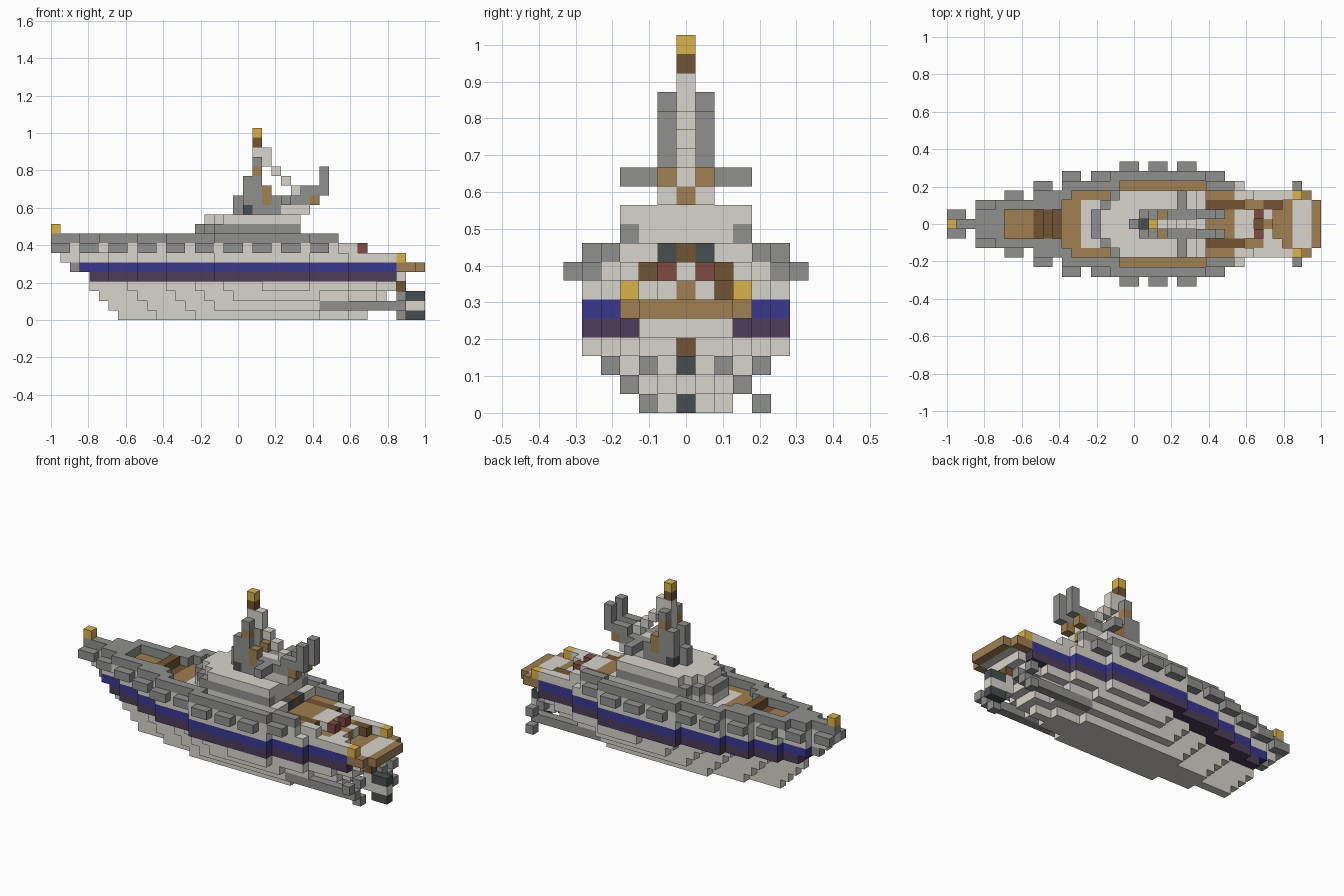
import bpy, bmesh

cube = bpy.data.objects.get("Cube")
if cube:
    bpy.data.objects.remove(cube)

LENGTH = 39               # blocks from bow (-x) to stern (+x)
V = 2 / LENGTH            # block size

COLOURS = {
    "pale_grey": (0.69, 0.66, 0.61), "grey": (0.28, 0.28, 0.275),
    "tan_wood": (0.35, 0.215, 0.085), "dark_wood": (0.165, 0.09, 0.035),
    "gold": (0.70, 0.45, 0.07), "blue": (0.042, 0.04, 0.28),
    "purple": (0.075, 0.047, 0.105), "brick_red": (0.21, 0.07, 0.052),
    "slate": (0.064, 0.078, 0.082)}
NAMES = list(COLOURS)
for name, rgb in COLOURS.items():
    mat = bpy.data.materials.new(name)
    mat.use_nodes = True
    mat.diffuse_color = (*rgb, 1)
    mat.node_tree.nodes["Principled BSDF"].inputs["Base Color"].default_value = (*rgb, 1)

cells = {}                # (i, j, k) -> (part, colour)


def block(part, colour, i, j, k):
    """Fill inclusive block ranges along length, width and height."""
    r = [range(a[0], a[1] + 1) if isinstance(a, tuple) else (a,) for a in (i, j, k)]
    for x in r[0]:
        for y in r[1]:
            for z in r[2]:
                cells[x, y, z] = (part, colour)


def pair(part, colour, i, j, k):
    """Same block on both sides of the ship."""
    block(part, colour, i, j, k)
    block(part, colour, i, (-j[1], -j[0]) if isinstance(j, tuple) else -j, k)


def half_width(i, starts, ends):
    """Widest half width whose start and end contain station i."""
    return max([h for h in range(len(starts)) if starts[h] <= i < ends[h]], default=-1)


UPPER = [3, 3, 6, 9, 12, 17]
UPPER_END = [36, 36, 36, 36, 31, 27]
STEPS = [0, 4, 8, 11, 14, 18]

# Hull below the waterline, one layer at a time, tapered at both ends
LOWER_ENDS = [[33, 31, 28], [34, 34, 32, 28], [35, 35, 34, 31, 28],
              [36, 36, 36, 34, 31, 27]]
for k, ends in enumerate(LOWER_ENDS):
    starts = [7 - k + s for s in STEPS[:len(ends)]]
    for i in range(LENGTH):
        w = half_width(i, starts, ends)
        block("lower_hull", "pale_grey", i, (-w, w), k)

# Striped hull sides and upper planking
for k, part, colour in ((4, "purple_band", "purple"), (5, "blue_band", "blue"),
                        (6, "upper_hull", "pale_grey")):
    for i in range(LENGTH):
        starts = [4, 4] + UPPER[2:] if k == 4 else UPPER
        w = half_width(i, starts, UPPER_END)
        block(part, colour, i, (-w, w), k)
block("bow_stem", "grey", 2, 0, 5)
block("bow_stem", "pale_grey", (1, 2), 0, 6)

# Main deck, bulwark rail and the row of side ports
DECK = [0, 3, 5] + UPPER[3:]
for i in range(30):
    w = half_width(i, DECK, UPPER_END)
    block("main_deck", "tan_wood", i, (-w, w), 7)
    pair("deck_edge", "pale_grey", i, w, 7)
    if 14 <= i <= 18:
        block("main_deck", "pale_grey", i, (-2, 2), 7)
    if w < 2 or i == 5:
        block("bulwark", "grey", i, (-w, w), 8)
    elif i < 12:
        pair("bulwark", "grey", i, (2, w), 8)
    else:
        inner = half_width(i - 1, DECK, UPPER_END)
        pair("bulwark", "grey", i, (min(inner, w), w), 8)
for i in range(0, 29, 3):
    w = half_width(i, DECK, UPPER_END) + 1
    pair("side_port", "grey", (i, i + 1), w, 7)
block("bow_hatch", "dark_wood", (9, 11), (-1, 1), 7)
block("bow_hatch", "dark_wood", 10, (-1, 1), 8)
block("bow_lamp", "gold", 0, 0, 9)

# Quarterdeck, steps and stern gallery
block("quarterdeck", "tan_wood", (27, 32), (-2, 2), 6)
pair("quarterdeck_rail", "pale_grey", (30, 31), 3, 7)
pair("deck_stairs", "dark_wood", (27, 30), 2, 7)
block("stern_cabin", "pale_grey", (30, 31), (-1, 1), 7)
pair("stern_seat", "brick_red", 32, 1, 7)
block("stern_seat", "dark_wood", 32, 0, 6)
block("stern_steps", "pale_grey", 33, (-2, 1), 6)
block("stern_steps", "tan_wood", 33, 0, 6)
block("stern_steps", "dark_wood", (33, 34), 2, 6)
for j in range(-2, 3):
    block("stern_floor", "tan_wood", (34, 35), j, 5)
    for i in (34, 35):
        if not (i == 34 and abs(j) == 2):
            cells.pop((i, j, 6), None)
block("stern_transom", "pale_grey", 36, (-2, 2), 4)
block("stern_gallery", "tan_wood", (36, 37), (-3, 3), 5)
block("stern_gallery", "pale_grey", (36, 37), (-2, 2), 5)
block("stern_gallery", "tan_wood", 38, (-2, 2), 5)
pair("stern_lamp", "gold", 36, 3, 6)

# Rudder, shafts and propeller blades
block("rudder_post", "dark_wood", 36, 0, 3)
block("rudder_post", "pale_grey", 36, 0, (1, 2))
block("rudder", "slate", (37, 38), 0, (0, 2))
block("rudder", "pale_grey", (37, 38), 0, 1)
pair("propeller_shaft", "grey", (28, 36), 3, 1)
pair("propeller", "grey", 36, 2, 2)
pair("propeller", "grey", 36, 4, 2)
block("propeller", "grey", 36, -2, 0)
block("propeller", "grey", 36, 4, 0)

# Deckhouse in three tiers, rounded forward and square aft
for k, first, last, colour in ((8, 15, 26, "pale_grey"), (9, 15, 25, "grey"),
                               (10, 16, 25, "pale_grey")):
    for i in range(first, last + 1):
        w = min(3, i - first + 1)
        block("deckhouse", colour, i, (-w, w), k)
block("deckhouse", "pale_grey", (18, 25), (-2, 2), 9)
pair("deckhouse_door", "slate", 26, 1, 8)
block("deckhouse_door", "dark_wood", 26, 0, 8)

# Bridge on the deckhouse roof
block("bridge", "grey", (20, 23), (-1, 1), 11)
block("bridge", "slate", 20, (-1, 1), 11)
block("bridge", "pale_grey", (24, 26), (-1, 1), 11)
block("bridge", "tan_wood", 26, 0, 11)
block("bridge_front", "grey", 19, 0, (11, 12))
pair("bridge_wall", "grey", (20, 25), 1, 12)
pair("bridge_wall", "tan_wood", 22, 1, (12, 13))
pair("bridge_wing", "grey", 24, (2, 3), 12)
block("bridge_floor", "pale_grey", (22, 26), 0, 12)

# Mast with stepped rear stay
pair("mast_side", "grey", 20, 1, (13, 14))
pair("mast_side", "grey", 21, 1, (13, 16))
block("mast_side", "tan_wood", 21, (-1, 1), 15)
block("mast", "pale_grey", 21, 0, (11, 17))
block("mast", "dark_wood", 21, 0, 18)
block("mast_lamp", "gold", 21, 0, 19)
for i, k in ((22, 17), (22, 16), (23, 15), (24, 14), (25, 13)):
    block("mast_stay", "pale_grey", i, 0, k)

# Twin rear davits
pair("davit", "grey", (26, 28), 1, 13)
pair("davit", "grey", 28, 1, (14, 15))
pair("davit", "grey", 26, 1, 12)
pair("davit_foot", "tan_wood", 27, 1, 12)

# Turn every part into a shell of outward block faces
FACES = []
for axis in range(3):
    for side in (0, 1):
        a, b = (axis + 1) % 3, (axis + 2) % 3
        quad = []
        for u, v in ((0, 0), (1, 0), (1, 1), (0, 1)):
            corner = [0, 0, 0]
            corner[axis], corner[a], corner[b] = side, u, v
            quad.append(corner)
        step = [0, 0, 0]
        step[axis] = 2 * side - 1
        FACES.append((step, quad if side else quad[::-1]))

parts = {}
for cell, (part, colour) in cells.items():
    parts.setdefault(part, []).append((cell, colour))
for part, items in parts.items():
    used = sorted({c for _, c in items}, key=NAMES.index)
    bm = bmesh.new()
    points = {}
    for cell, colour in items:
        for step, quad in FACES:
            if tuple(c + s for c, s in zip(cell, step)) in cells:
                continue
            verts = []
            for corner in quad:
                p = tuple(c + q for c, q in zip(cell, corner))
                if p not in points:
                    points[p] = bm.verts.new((p[0] * V - 1, (p[1] - 0.5) * V, p[2] * V))
                verts.append(points[p])
            bm.faces.new(verts).material_index = used.index(colour)
    bmesh.ops.dissolve_limit(bm, angle_limit=0.01, verts=bm.verts, edges=bm.edges,
                             delimit={"MATERIAL"})
    mesh = bpy.data.meshes.new(part)
    bm.to_mesh(mesh)
    bm.free()
    for colour in used:
        mesh.materials.append(bpy.data.materials[colour])
    bpy.context.collection.objects.link(bpy.data.objects.new(part, mesh))
